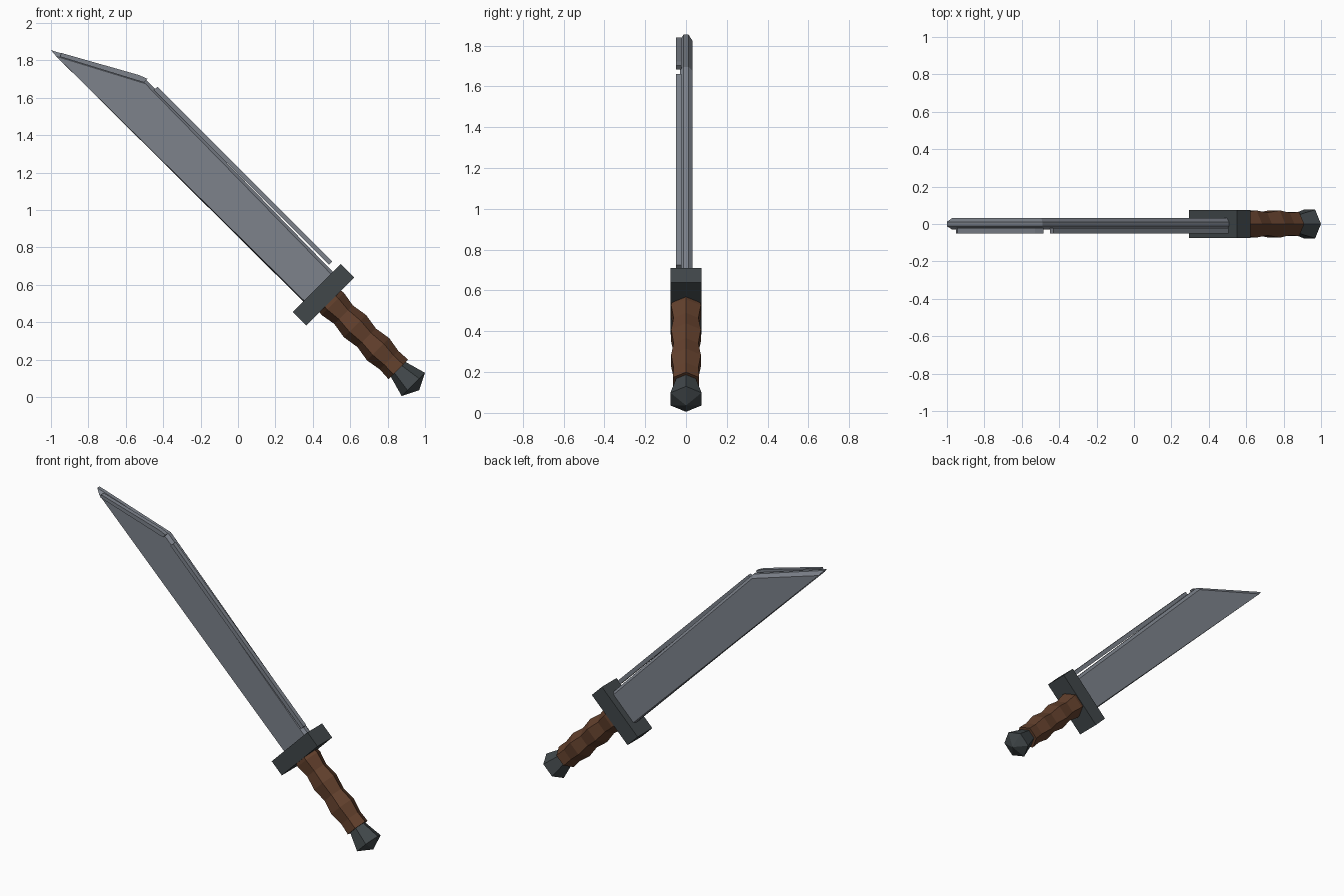
import bpy, bmesh, math
from mathutils import Vector

if "Cube" in bpy.data.objects:
    bpy.data.objects.remove(bpy.data.objects["Cube"])

# Sword axis: from the guard centre towards the pommel, 45 degrees down
R = math.sqrt(0.5)
ORIGIN = Vector((0.458, 0.0, 0.547))
ALONG = Vector((R, 0, -R))
ACROSS = Vector((R, 0, R))
SIDE = Vector((0, 1, 0))


def at(s, p, y):
    return ORIGIN + ALONG * s + ACROSS * p + SIDE * y


def material(name, rgb):
    m = bpy.data.materials.new(name)
    m.diffuse_color = (*rgb, 1)
    m.use_nodes = True
    m.node_tree.nodes["Principled BSDF"].inputs["Base Color"].default_value = m.diffuse_color
    return m


STEEL = material("steel", (0.205, 0.225, 0.26))
IRON = material("dark_iron", (0.052, 0.063, 0.068))
WOOD = material("brown_wood", (0.125, 0.052, 0.026))


def loft(name, rings, mat):
    """Skin a list of equal rings and cap both ends (a one-point ring makes an apex)."""
    bm = bmesh.new()
    loops = [[bm.verts.new(p) for p in ring] for ring in rings]
    for a, b in zip(loops, loops[1:]):
        n = len(a)
        for i in range(n):
            j = (i + 1) % n
            if len(b) == 1:
                bm.faces.new((a[i], a[j], b[0]))
            else:
                bm.faces.new((a[i], a[j], b[j], b[i]))
    for loop in (loops[0], loops[-1]):
        if len(loop) > 2:
            bm.faces.new(loop)
    bmesh.ops.recalc_face_normals(bm, faces=bm.faces)
    me = bpy.data.meshes.new(name)
    bm.to_mesh(me)
    bm.free()
    me.materials.append(mat)
    ob = bpy.data.objects.new(name, me)
    bpy.context.collection.objects.link(ob)
    return ob


def plate(points, y):
    return [Vector((x, y, z)) for x, z in points]


def hexagon(s, r):
    return [at(s, r * math.cos(k * math.pi / 3), r * math.sin(k * math.pi / 3))
            for k in range(6)]


# Blade: clipped-point outline with chamfered rims
outer = [(-1.0, 1.855), (-0.49, 1.695), (0.503, 0.674), (0.53, 0.645), (0.385, 0.475)]
inner = [(-0.972, 1.822), (-0.496, 1.676), (0.493, 0.662), (0.52, 0.635), (0.39, 0.48)]
loft("blade", [plate(inner, -0.03), plate(outer, -0.012),
               plate(outer, 0.012), plate(inner, 0.032)], STEEL)

# Raised strips along the spine and the clipped point
strips = {
    "spine_strip": [(-0.45, 1.642), (-0.43, 1.66), (0.505, 0.725), (0.487, 0.707)],
    "point_strip": [(-0.952, 1.82), (-0.945, 1.84), (-0.53, 1.722),
                    (-0.485, 1.702), (-0.502, 1.682)],
}
for name, pts in strips.items():
    loft(name, [plate(pts, -0.05), plate(pts, -0.022)], STEEL)

# Cross guard block
loft("guard", [[at(s, p, y) for p, y in
                ((-0.181, -0.075), (0.181, -0.075), (0.181, 0.075), (-0.181, 0.075))]
               for s in (-0.051, 0.051)], IRON)

# Grip: six-sided with alternating bulges and dips
grip = [(0.04, 0.08), (0.07, 0.084), (0.15, 0.07), (0.237, 0.084), (0.325, 0.07),
        (0.412, 0.084), (0.495, 0.07), (0.565, 0.074)]
loft("grip", [hexagon(s, r) for s, r in grip], WOOD)

# Pommel: flared cap with a shallow point
loft("pommel", [hexagon(0.55, 0.052), hexagon(0.678, 0.088), [at(0.722, 0, 0)]], IRON)
